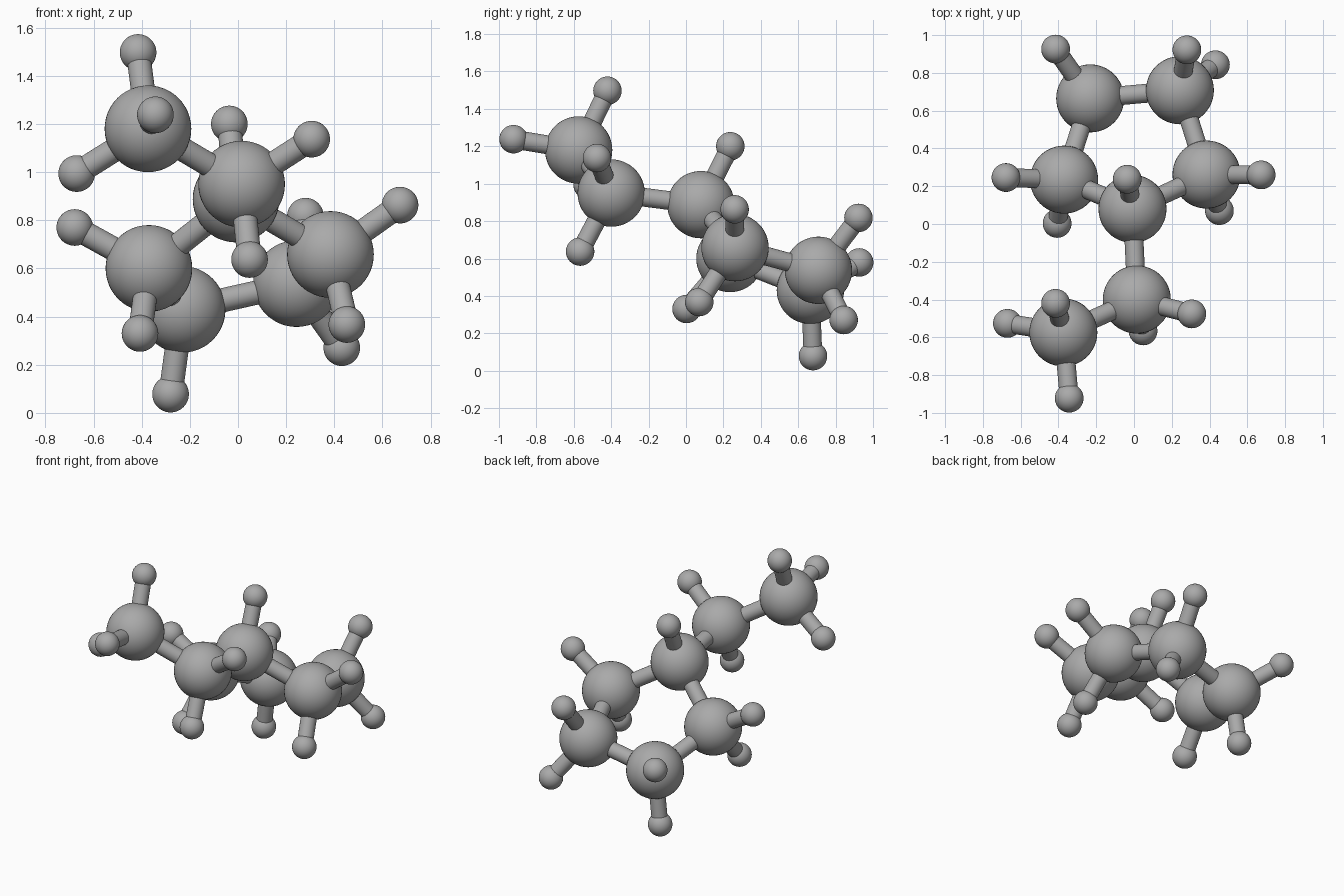
import bpy
import math
from mathutils import Vector

CARBON_RADIUS = 0.18
HYDROGEN_RADIUS = 0.076
BOND_RADIUS = 0.05

default_cube = bpy.data.objects.get("Cube")
if default_cube:
    bpy.data.objects.remove(default_cube, do_unlink=True)

grey = bpy.data.materials.new("plain grey")
grey.use_nodes = True
grey.diffuse_color = (0.4, 0.4, 0.4, 1)
grey.node_tree.nodes["Principled BSDF"].inputs["Base Color"].default_value = (0.4, 0.4, 0.4, 1)


def finish(name):
    """Name, colour and smooth the part that was just added."""
    part = bpy.context.object
    part.name = name
    part.data.materials.append(grey)
    bpy.ops.object.shade_smooth_by_angle(angle=math.radians(40))


def add_ball(name, centre, radius):
    bpy.ops.mesh.primitive_uv_sphere_add(segments=48, ring_count=24, radius=radius, location=centre)
    finish(name)


def add_bond(name, start, end):
    start, end = Vector(start), Vector(end)
    axis = end - start
    bpy.ops.mesh.primitive_cylinder_add(
        vertices=32, radius=BOND_RADIUS, depth=axis.length,
        location=(start + end) / 2, rotation=axis.to_track_quat("Z", "Y").to_euler())
    finish(name)


# Each carbon: its centre, then the centres of the hydrogens bonded to it
atoms = {
    "chain_end": [(-0.374, -0.574, 1.18),
                  (-0.415, -0.42, 1.497), (-0.343, -0.922, 1.238), (-0.67, -0.526, 0.994)],
    "chain_middle": [(0.015, -0.40, 0.95),
                     (0.306, -0.476, 1.137), (0.048, -0.566, 0.637)],
    "ring_front": [(-0.008, 0.08, 0.888), (-0.036, 0.237, 1.2)],
    "ring_left": [(0.384, 0.262, 0.658),
                  (0.673, 0.26, 0.863), (0.452, 0.071, 0.367)],
    "ring_back_left": [(0.243, 0.708, 0.537),
                       (0.28, 0.922, 0.817), (0.431, 0.843, 0.271)],
    "ring_back_right": [(-0.232, 0.665, 0.43),
                        (-0.28, 0.679, 0.078), (-0.415, 0.926, 0.579)],
    "ring_right": [(-0.37, 0.235, 0.60),
                   (-0.678, 0.246, 0.77), (-0.407, 0.003, 0.33)],
}

# Atoms, and the bonds from each carbon to its hydrogens
for name, (carbon, *hydrogens) in atoms.items():
    add_ball(name + "_carbon", carbon, CARBON_RADIUS)
    for hydrogen in hydrogens:
        add_ball(name + "_hydrogen", hydrogen, HYDROGEN_RADIUS)
        add_bond(name + "_hydrogen_bond", carbon, hydrogen)

# Bonds along the chain and around the closed ring
path = list(atoms) + ["ring_front"]
for first, second in zip(path, path[1:]):
    add_bond(first + "_carbon_bond", atoms[first][0], atoms[second][0])
